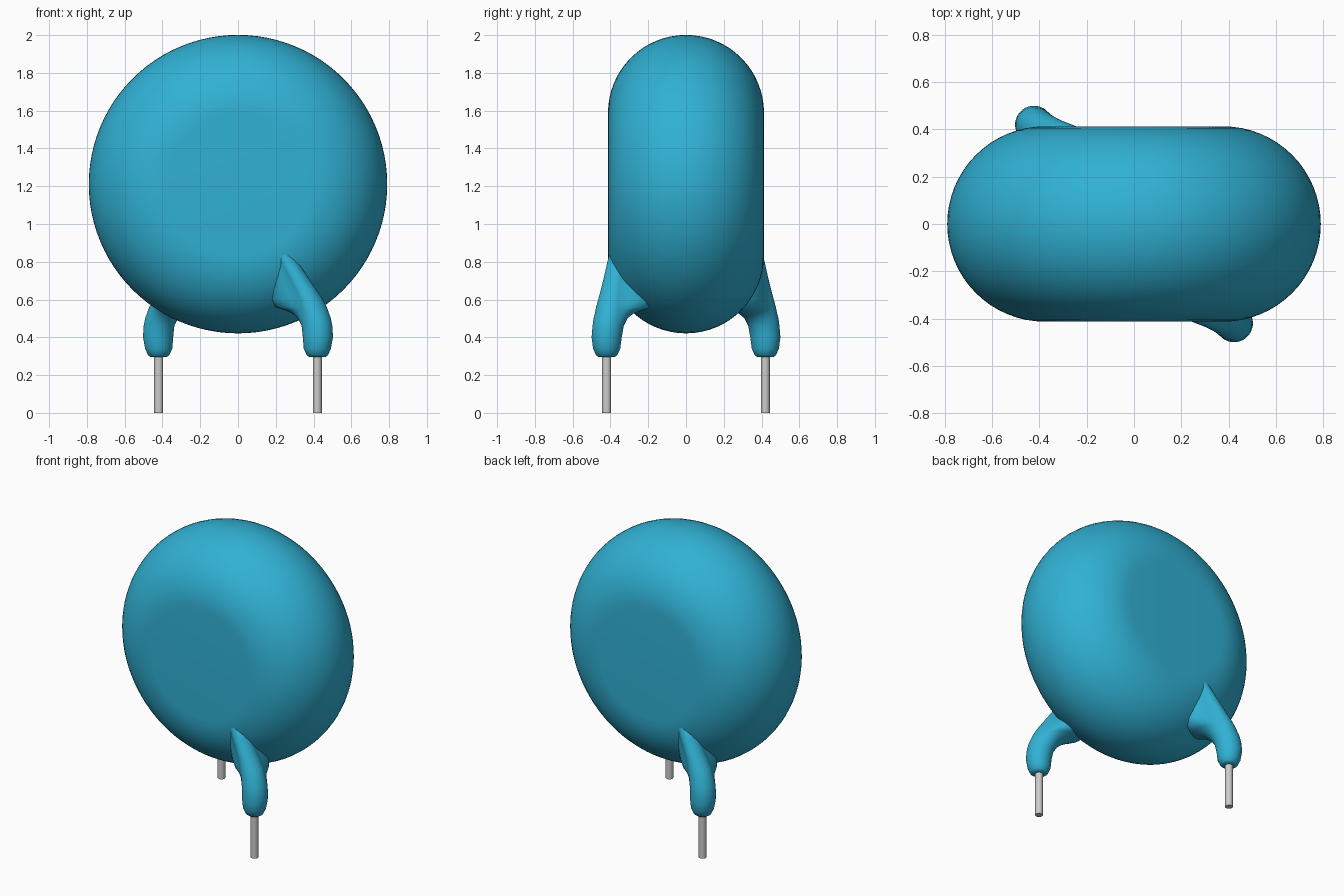
import bpy
import bmesh
from math import sin, cos, pi, radians
from mathutils import Vector

cube = bpy.data.objects.get("Cube")
if cube:
    bpy.data.objects.remove(cube, do_unlink=True)


def material(name, color):
    m = bpy.data.materials.new(name)
    m.use_nodes = True
    m.diffuse_color = color
    bsdf = next(n for n in m.node_tree.nodes if n.type == 'BSDF_PRINCIPLED')
    bsdf.inputs["Base Color"].default_value = color
    return m


BLUE = material("blue coating", (0.03, 0.44, 0.66, 1))
GREY = material("tinned wire", (0.6, 0.6, 0.6, 1))


def loft(name, rings, mat, angle=50):
    """Bridge equal-length closed rings, cap both ends and shade smooth."""
    bm = bmesh.new()
    loops = [[bm.verts.new(p) for p in ring] for ring in rings]
    n = len(loops[0])
    for a, b in zip(loops, loops[1:]):
        for i in range(n):
            j = (i + 1) % n
            bm.faces.new((a[i], a[j], b[j], b[i]))
    bm.faces.new(loops[0][::-1])
    bm.faces.new(loops[-1])
    bmesh.ops.recalc_face_normals(bm, faces=bm.faces[:])
    mesh = bpy.data.meshes.new(name)
    bm.to_mesh(mesh)
    bm.free()
    mesh.materials.append(mat)
    obj = bpy.data.objects.new(name, mesh)
    bpy.context.collection.objects.link(obj)
    bpy.ops.object.select_all(action='DESELECT')
    obj.select_set(True)
    bpy.context.view_layer.objects.active = obj
    bpy.ops.object.shade_smooth_by_angle(angle=radians(angle))
    return obj


# Disc body: round rim swept about the front-back axis, flat on both faces
FLAT, HALF, MID = 0.377, 0.413, 1.211


def disc_ring(t, n=96):
    r, y = FLAT + HALF * cos(t), HALF * sin(t)
    return [(r * cos(2 * pi * i / n), y, MID + r * sin(2 * pi * i / n)) for i in range(n)]


loft("disc_body", [disc_ring(-pi / 2 + pi * k / 32) for k in range(33)], BLUE)

# Coated lead: height, centre x, centre y, radius, inward stretch, inward flare
SECTIONS = [
    (0.295, 0.42, -0.42, 0.042, 1, 1),
    (0.305, 0.42, -0.42, 0.056, 1, 1),
    (0.34, 0.42, -0.42, 0.072, 1, 1),
    (0.40, 0.423, -0.42, 0.08, 1, 1),
    (0.46, 0.42, -0.415, 0.08, 1.1, 1),
    (0.50, 0.412, -0.41, 0.08, 1.35, 1.05),
    (0.525, 0.405, -0.405, 0.078, 1.8, 1.15),
    (0.545, 0.399, -0.402, 0.077, 2.6, 1.4),
    (0.56, 0.394, -0.40, 0.076, 3.2, 1.8),
    (0.60, 0.377, -0.392, 0.073, 3.4, 2.0),
    (0.66, 0.345, -0.383, 0.066, 3.2, 2.0),
    (0.72, 0.31, -0.374, 0.06, 3.0, 1.9),
    (0.78, 0.274, -0.366, 0.055, 2.5, 1.8),
    (0.84, 0.24, -0.36, 0.046, 2.0, 1.6),
]
INWARD = Vector((-0.62, 0.78, 0)).normalized()
ACROSS = Vector((INWARD.y, -INWARD.x, 0))


def lead_ring(z, x, y, r, stretch, flare, n=32):
    pts = []
    for i in range(n):
        u, v = sin(2 * pi * i / n), cos(2 * pi * i / n)
        if u > 0:
            # The side facing the disc spreads out into a web
            v *= 1 + (flare - 1) * u * 1.6
            u *= stretch
        pts.append(Vector((x, y, z)) + (INWARD * u + ACROSS * v) * r)
    return pts


def circle(z, r=0.024, n=24):
    return [(0.42 + r * cos(2 * pi * i / n), -0.42 + r * sin(2 * pi * i / n), z)
            for i in range(n)]


# Two leads, the second turned half way round the vertical axis
for side, turn in (("front", 0), ("back", pi)):
    coat = loft(side + "_lead_coating", [lead_ring(*s) for s in SECTIONS], BLUE, 60)
    wire = loft(side + "_lead_wire", [circle(0), circle(0.36)], GREY)
    coat.rotation_euler.z = wire.rotation_euler.z = turn
